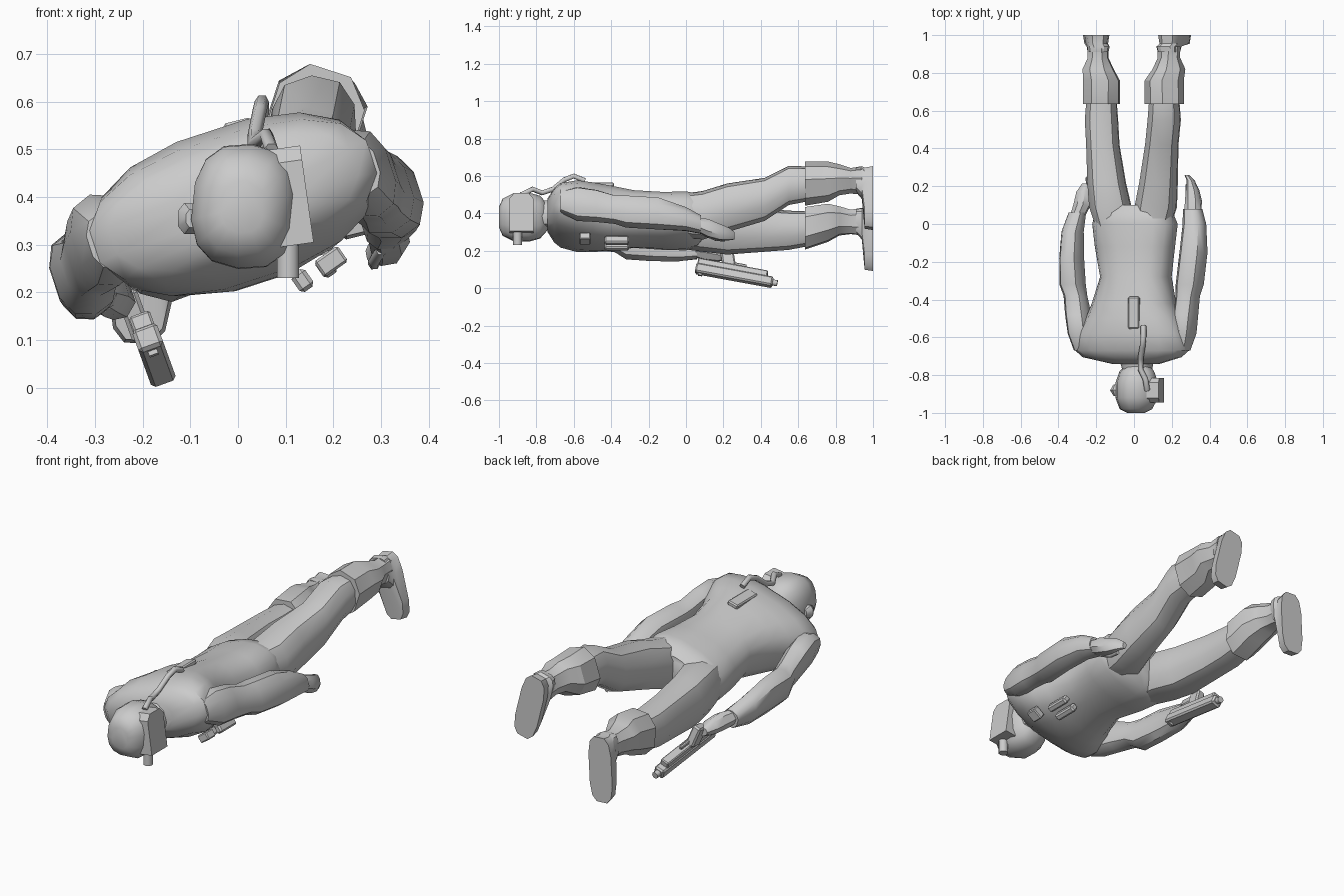
import bpy, bmesh
from math import sin, cos, pi, radians
from mathutils import Matrix

if "Cube" in bpy.data.objects:
    bpy.data.objects.remove(bpy.data.objects["Cube"], do_unlink=True)


def finish(name, bm, angle=40):
    bmesh.ops.recalc_face_normals(bm, faces=bm.faces)
    mesh = bpy.data.meshes.new(name)
    bm.to_mesh(mesh)
    bm.free()
    ob = bpy.data.objects.new(name, mesh)
    bpy.context.collection.objects.link(ob)
    bpy.ops.object.select_all(action='DESELECT')
    ob.select_set(True)
    bpy.context.view_layer.objects.active = ob
    bpy.ops.object.shade_smooth_by_angle(angle=radians(angle))
    return ob


def loft(name, sections, tilt=0, sides=10, square=2.4, angle=40):
    """Skin rounded rings given as (y, x, z, half width, half height)."""
    bm = bmesh.new()
    t = radians(tilt)
    rings = []
    for y, x, z, w, h in sections:
        ring = []
        for i in range(sides):
            a = 2 * pi * (i + 0.5) / sides
            c, s = cos(a), sin(a)
            u = w * abs(c) ** (2 / square) * (1 if c > 0 else -1)
            v = h * abs(s) ** (2 / square) * (1 if s > 0 else -1)
            ring.append(bm.verts.new((x + u * cos(t) - v * sin(t), y,
                                      z + u * sin(t) + v * cos(t))))
        rings.append(ring)
    for r0, r1 in zip(rings, rings[1:]):
        for i in range(sides):
            j = (i + 1) % sides
            bm.faces.new((r0[i], r0[j], r1[j], r1[i]))
    bm.faces.new(rings[0])
    bm.faces.new(rings[-1])
    return finish(name, bm, angle)


def box(name, size, place, bevel=0.0):
    bm = bmesh.new()
    bmesh.ops.create_cube(bm, size=1, matrix=Matrix.Diagonal((*size, 1)))
    if bevel:
        bmesh.ops.bevel(bm, geom=bm.edges[:], offset=bevel, segments=1, affect='EDGES')
    bm.transform(place)
    return finish(name, bm, 30)


def cylinder(name, radius, depth, place):
    bm = bmesh.new()
    bmesh.ops.create_cone(bm, cap_ends=True, segments=10, radius1=radius,
                          radius2=radius, depth=depth)
    bm.transform(place)
    return finish(name, bm)


def tube(name, points, radius):
    curve = bpy.data.curves.new(name, 'CURVE')
    curve.dimensions = '3D'
    curve.bevel_depth = radius
    curve.bevel_resolution = 1
    curve.use_fill_caps = True
    spline = curve.splines.new('POLY')
    spline.points.add(len(points) - 1)
    for p, co in zip(spline.points, points):
        p.co = (*co, 1)
    ob = bpy.data.objects.new(name, curve)
    bpy.context.collection.objects.link(ob)
    bpy.ops.object.select_all(action='DESELECT')
    ob.select_set(True)
    bpy.context.view_layer.objects.active = ob
    bpy.ops.object.convert(target='MESH')


def at(x, y, z):
    return Matrix.Translation((x, y, z))


ROLL = 18

# Torso with shoulders and hips
loft("torso", [(-.74, .01, .39, .13, .08), (-.705, -.01, .39, .27, .115),
               (-.67, -.01, .39, .31, .14), (-.58, -.005, .385, .305, .165),
               (-.50, 0, .38, .26, .168), (-.42, 0, .375, .225, .165),
               (-.28, .01, .37, .19, .145), (-.12, .005, .36, .215, .14),
               (0, .005, .36, .23, .14), (.06, 0, .365, .21, .125),
               (.10, 0, .37, .10, .09)], ROLL, 16)
loft("neck", [(-.80, .02, .39, .07, .07), (-.68, .01, .39, .10, .09)], ROLL)

# Head, face mask, ear and filter
loft("head", [(-1, .01, .38, .045, .055), (-.98, .01, .38, .085, .10),
              (-.92, .015, .38, .112, .13), (-.84, .015, .38, .112, .132),
              (-.78, .015, .38, .09, .115), (-.74, .02, .38, .055, .07)], -6, 14, 2.5, 60)
mask = bmesh.new()
arch = [(-.065, -.105), (.065, -.105), (.065, .07), (.04, .10), (-.04, .10), (-.065, .07)]
base = mask.faces.new([mask.verts.new((0, y, z)) for y, z in arch])
front = bmesh.ops.extrude_face_region(mask, geom=[base])
bmesh.ops.translate(mask, vec=(.10, 0, 0),
                    verts=[v for v in front["geom"] if isinstance(v, bmesh.types.BMVert)])
mask.transform(at(.045, -.88, .395) @ Matrix.Rotation(radians(-8), 4, 'Y'))
finish("face_mask", mask, 30)
cylinder("mask_filter", .024, .07, at(.105, -.90, .265))
loft("ear_cup", [(-.91, -.095, .355, .015, .02), (-.88, -.10, .355, .028, .035),
                 (-.85, -.095, .355, .015, .02)], 0, 8)

# Breathing hose and back panel
tube("air_hose", [(.07, -.88, .50), (.06, -.82, .53), (.035, -.77, .51), (.035, -.71, .53),
                  (.045, -.65, .58), (.05, -.60, .60), (.05, -.54, .575)], .015)
box("back_panel", (.06, .17, .025),
    at(0, -.47, .548) @ Matrix.Rotation(radians(-14), 4, 'Y'), .006)

# Arms from shoulder through elbow to wrist, then hands
loft("gun_arm", [(-.67, -.27, .31, .045, .06), (-.58, -.28, .31, .065, .10),
                 (-.48, -.295, .29, .065, .09), (-.38, -.31, .26, .06, .07),
                 (-.32, -.325, .24, .065, .09), (-.18, -.33, .235, .06, .095),
                 (-.04, -.325, .215, .055, .075), (.06, -.30, .20, .045, .045)], ROLL)
loft("gun_hand", [(.04, -.30, .205, .04, .035), (.10, -.275, .195, .045, .045),
                  (.17, -.26, .185, .045, .04), (.215, -.25, .175, .025, .02)], -30, 8)
loft("free_arm", [(-.67, .25, .46, .045, .06), (-.58, .265, .45, .06, .095),
                  (-.48, .275, .44, .06, .09), (-.38, .285, .42, .06, .08),
                  (-.32, .295, .41, .07, .09), (-.15, .315, .40, .07, .09),
                  (0, .32, .37, .06, .065), (.08, .31, .34, .05, .05)], ROLL)
loft("free_hand", [(.06, .31, .34, .045, .04), (.12, .315, .32, .045, .05),
                   (.18, .31, .30, .035, .045), (.23, .30, .29, .02, .035),
                   (.26, .28, .28, .012, .02)], 10, 8)
tube("free_thumb", [(.30, .10, .29), (.285, .16, .265), (.285, .21, .26)], .013)


def leg(side, xs, zs, turn, splay, toe_turn):
    """One leg: centres run hip, thigh, above knee, knee, ankle."""
    x0, x1, x2, x3, x4 = xs
    z0, z1, z2, z3, z4 = zs
    loft(side + "_leg", [(-.06, x0 * .8, z0, .09, .11), (.09, x0, z0, .115, .13),
                         (.22, x1, z1, .104, .13), (.42, x2, z2, .09, .115),
                         (.55, x3, z3 - .01, .09, .105), (.68, x3, z3, .08, .09)], 3)
    loft(side + "_boot", [(.635, x3, z3, .10, .118), (.76, x3, z4 + .005, .10, .105),
                          (.82, x4, z4 + .015, .085, .08), (.88, x4, z4 + .01, .056, .068),
                          (.94, x4, z4 + .01, .056, .075)], turn, 8, 2.4, 30)
    loft(side + "_foot", [(.91, x4, z4 + .015, .055, .065), (.94, x4, z4, .06, .085),
                          (.955, x4 + splay, z4 - .083, .06, .165),
                          (1, x4 + splay, z4 - .083, .067, .172)], toe_turn, 12, 3.4, 30)


leg("right", (-.125, -.145, -.165, -.172, -.19), (.325, .31, .31, .32, .345), 5, -.01, -3)
leg("left", (.115, .13, .147, .16, .185), (.39, .43, .475, .56, .565), -18, .03, 14)

# Pistol, built along its own axis and hung from the hand
grip = at(-.18, .26, .08) @ Matrix.Rotation(radians(-20), 4, 'Y') @ Matrix.Rotation(radians(-11), 4, 'X')
box("pistol_slide", (.055, .42, .052), grip @ at(0, 0, -.012), .008)
box("pistol_frame", (.046, .38, .036), grip @ at(0, -.015, .025), .005)
box("pistol_grip", (.045, .07, .11),
    grip @ at(-.01, -.05, .075) @ Matrix.Rotation(radians(20), 4, 'X'), .008)
box("trigger_guard", (.015, .07, .02), grip @ at(0, .02, .05), .004)
cylinder("pistol_muzzle", .017, .04, grip @ at(0, .215, -.012) @ Matrix.Rotation(pi / 2, 4, 'X'))
box("rear_sight", (.02, .02, .015), grip @ at(0, -.18, -.04))

# Chest clips and pocket on the lower left of the chest
chest = Matrix.Rotation(radians(-35), 4, 'Y')
for i in range(2):
    box("chest_clip_%d" % (i + 1), (.035, .13, .045),
        at(.135 + .05 * i, -.37, .225 + .03 * i) @ chest, .008)
box("chest_pocket", (.06, .06, .04), at(.195, -.54, .265) @ chest, .005)
